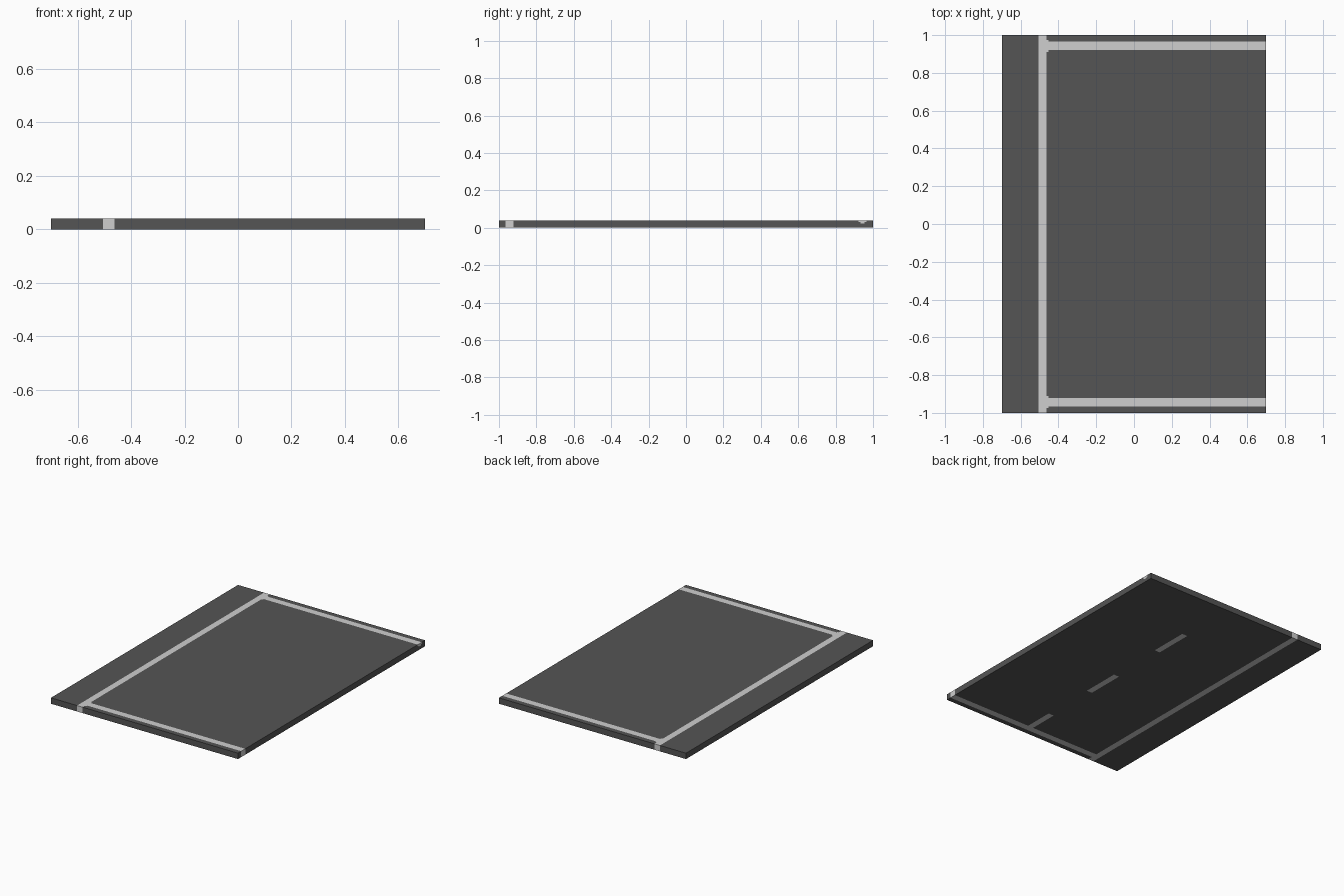
import bpy, bmesh
from mathutils import Vector

if "Cube" in bpy.data.objects:
    bpy.data.objects.remove(bpy.data.objects["Cube"])


def material(name, value):
    m = bpy.data.materials.new(name)
    m.diffuse_color = (value, value, value, 1.0)
    m.use_nodes = True
    m.node_tree.nodes["Principled BSDF"].inputs["Base Color"].default_value = m.diffuse_color
    return m


asphalt = material("dark asphalt", 0.09)
paint = material("light road paint", 0.62)

W, L, T = 0.7, 1.0, 0.04               # half width, half length, thickness
SIDE = (-0.505, -0.463)                # long side line, x range
END = (0.922, 0.965)                   # end line, |y| range
DASH_X = (0.057, 0.098)                # underside centre dashes, x range
DASHES = [(-0.965, -0.72), (-0.345, -0.08), (0.32, 0.59)]

bm = bmesh.new()
bmesh.ops.create_cube(bm, size=1.0)
for v in bm.verts:
    v.co = Vector((v.co.x * 2 * W, v.co.y * 2 * L, (v.co.z + 0.5) * T))


def cut(axis, values):
    n = Vector((0, 0, 0))
    n[axis] = 1
    for c in values:
        bmesh.ops.bisect_plane(bm, geom=bm.verts[:] + bm.edges[:] + bm.faces[:],
                               plane_co=n * c, plane_no=n, dist=1e-6)


# Cut the outlines of the painted lines into the slab
cut(0, [*SIDE, -0.453, *DASH_X])
cut(1, [s * y for s in (-1, 1) for y in (*END, 0.911, 0.974)]
    + [0.932, 0.955] + [y for d in DASHES for y in d])
cut(2, [0.022, 0.03])


def within(v, r):
    return r[0] < v < r[1]


def painted(c, n):
    side = within(c.x, SIDE)
    end = within(abs(c.y), END) and c.x > SIDE[0]
    if n.z > 0.5:                      # top: side line, end lines, joint pads
        pad = within(c.x, (SIDE[0], -0.453)) and within(abs(c.y), (0.911, 0.974))
        return side or end or pad
    if n.z < -0.5:                     # underside: side line, one end line, dashes
        dash = within(c.x, DASH_X) and any(within(c.y, d) for d in DASHES)
        return side or (end and c.y < 0) or dash
    if abs(n.y) > 0.5:                 # front and back edges
        return side
    if n.x > 0.5:                      # right edge
        if c.y < 0:
            return end
        return c.z > 0.022 and within(c.y, END if c.z > 0.03 else (0.932, 0.955))
    return False


bm.normal_update()
for f in bm.faces:
    f.material_index = int(painted(f.calc_center_median(), f.normal))

mesh = bpy.data.meshes.new("road_slab")
bm.to_mesh(mesh)
bm.free()
mesh.materials.append(asphalt)
mesh.materials.append(paint)
slab = bpy.data.objects.new("road_slab", mesh)
bpy.context.collection.objects.link(slab)
